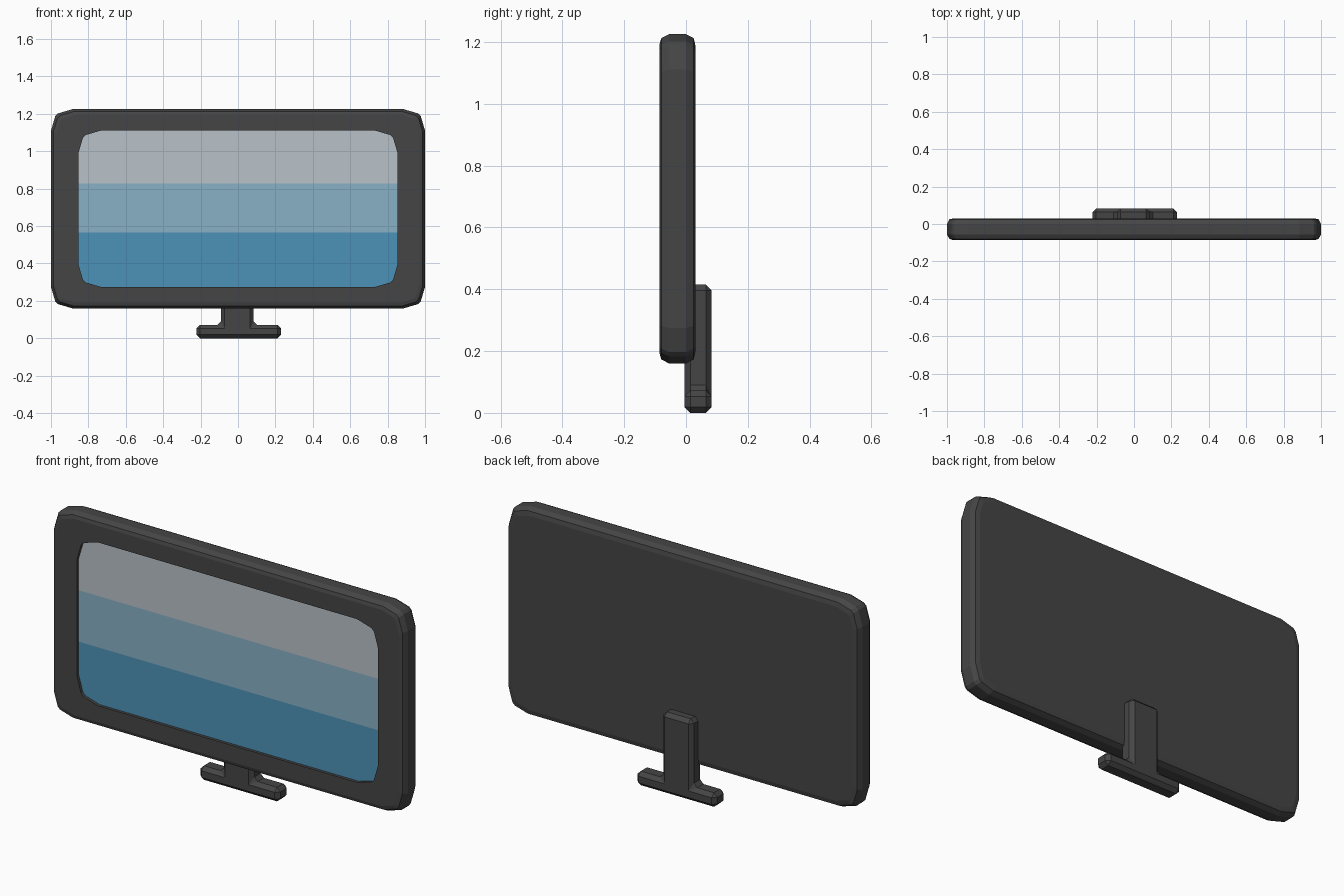
import bpy, bmesh

cube = bpy.data.objects.get("Cube")
if cube:
    bpy.data.objects.remove(cube, do_unlink=True)


def material(name, rgb):
    m = bpy.data.materials.new(name)
    m.use_nodes = True
    m.diffuse_color = (*rgb, 1)
    m.node_tree.nodes["Principled BSDF"].inputs["Base Color"].default_value = (*rgb, 1)
    return m


charcoal = material("charcoal plastic", (0.06, 0.06, 0.06))
bands = [material("deep blue", (0.073, 0.287, 0.479)),
         material("light blue", (0.246, 0.44, 0.565)),
         material("pale grey", (0.48, 0.54, 0.578))]


def finish(bm, name, mats):
    mesh = bpy.data.meshes.new(name)
    bm.to_mesh(mesh)
    bm.free()
    for m in mats:
        mesh.materials.append(m)
    ob = bpy.data.objects.new(name, mesh)
    bpy.context.collection.objects.link(ob)
    return ob


MID = 0.6925  # height of the panel centre


def rounded_loop(bm, half_w, half_h, r, y):
    """Rectangle with three-sided corners, standing at depth y."""
    corner = [(0, 1), (0.2, 0.32), (0.32, 0.2), (1, 0)]
    verts = []
    for sx, sz in ((1, 1), (-1, 1), (-1, -1), (1, -1)):
        pts = corner if sx == sz else corner[::-1]
        verts += [bm.verts.new((sx * (half_w - a * r), y, MID + sz * (half_h - b * r)))
                  for a, b in pts]
    return verts


def bridge(bm, a, b):
    for i in range(len(a)):
        j = (i + 1) % len(a)
        bm.faces.new((a[i], a[j], b[j], b[i]))


# Frame: recess wall, front rim, chamfered side, closed back
SCREEN = (0.853, 0.418, 0.12)
bm = bmesh.new()
loops = [rounded_loop(bm, *SCREEN, y) for y in (-0.068, -0.085)]
for inset, y in ((0.03, -0.085), (0.013, -0.08), (0, -0.055),
                 (0, 0.0), (0.013, 0.025), (0.035, 0.03)):
    loops.append(rounded_loop(bm, 1 - inset, 0.5325 - inset, 0.115 - inset * 0.5, y))
for a, b in zip(loops, loops[1:]):
    bridge(bm, a, b)
bm.faces.new(loops[-1])
bmesh.ops.recalc_face_normals(bm, faces=bm.faces)
# the back cap must look towards +y
if max(bm.faces, key=lambda f: f.calc_center_median().y).normal.y < 0:
    bmesh.ops.reverse_faces(bm, faces=bm.faces)
finish(bm, "frame", [charcoal])

# Screen: recessed panel cut into three colour bands
bm = bmesh.new()
face = bm.faces.new(rounded_loop(bm, *SCREEN, -0.07))
face.normal_update()
if face.normal.y > 0:
    face.normal_flip()
CUTS = (0.565, 0.828)
for z in CUTS:
    bmesh.ops.bisect_plane(bm, geom=bm.verts[:] + bm.edges[:] + bm.faces[:],
                           plane_co=(0, 0, z), plane_no=(0, 0, 1))
for f in bm.faces:
    f.material_index = sum(f.calc_center_median().z > z for z in CUTS)
finish(bm, "screen", bands)

# Stand: inverted T with chamfered edges
bm = bmesh.new()
outline = [(-0.222, 0), (0.23, 0), (0.23, 0.072), (0.083, 0.072),
           (0.083, 0.415), (-0.09, 0.415), (-0.09, 0.072), (-0.222, 0.072)]
face = bm.faces.new([bm.verts.new((x, -0.005, z)) for x, z in outline])
ext = bmesh.ops.extrude_face_region(bm, geom=[face])
for v in ext["geom"]:
    if isinstance(v, bmesh.types.BMVert):
        v.co.y = 0.083
bmesh.ops.recalc_face_normals(bm, faces=bm.faces)
bmesh.ops.bevel(bm, geom=bm.edges[:], offset=0.019, segments=1,
                affect='EDGES', clamp_overlap=True)
finish(bm, "stand", [charcoal])
